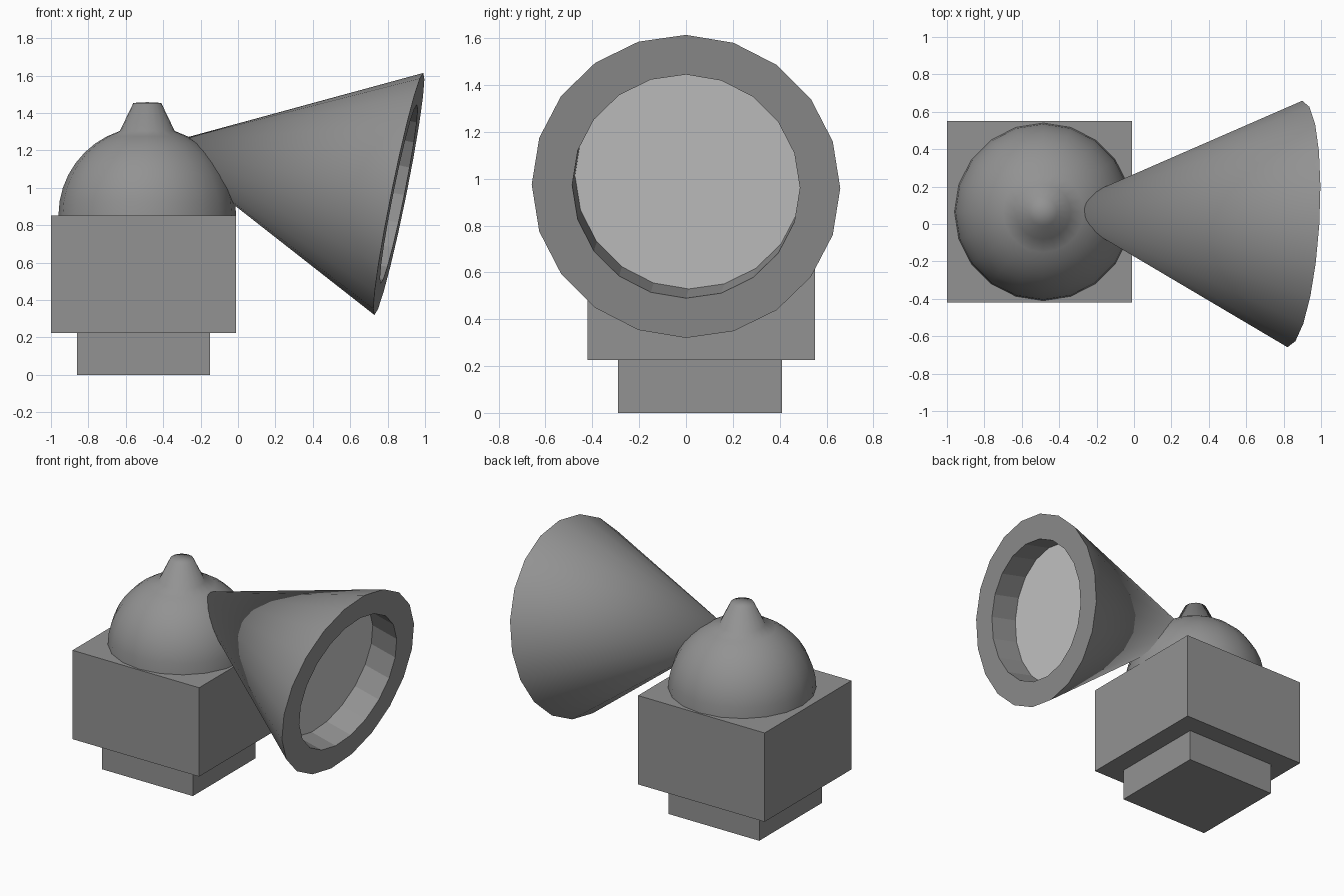
import bpy, bmesh
from math import sin, cos, pi, radians
from mathutils import Vector

if "Cube" in bpy.data.objects:
    bpy.data.objects.remove(bpy.data.objects["Cube"])

SIDES = 20


def material(name, v):
    m = bpy.data.materials.new(name)
    m.diffuse_color = (v, v, v, 1)
    m.use_nodes = True
    m.node_tree.nodes["Principled BSDF"].inputs["Base Color"].default_value = m.diffuse_color
    return m


body_mat = material("body_grey", 0.29)
lens_mat = material("light_grey", 0.8)


def add_object(name, bm):
    bmesh.ops.recalc_face_normals(bm, faces=bm.faces)
    me = bpy.data.meshes.new(name)
    bm.to_mesh(me)
    bm.free()
    ob = bpy.data.objects.new(name, me)
    bpy.context.collection.objects.link(ob)
    me.materials.append(body_mat)
    return ob


def box(name, lo, hi):
    bm = bmesh.new()
    bmesh.ops.create_cube(bm, size=1)
    for v in bm.verts:
        v.co = Vector((l + (c + 0.5) * (h - l) for l, h, c in zip(lo, hi, v.co)))
    return add_object(name, bm)


def lathe(bm, profile, origin, axis, u, w):
    """Spin (radius, distance along axis) pairs; returns one face list per band."""
    rings = []
    for r, d in profile:
        c = origin + axis * d
        if r == 0:
            rings.append([bm.verts.new(c)] * SIDES)
        else:
            rings.append([bm.verts.new(c + r * (u * cos(2 * pi * i / SIDES) + w * sin(2 * pi * i / SIDES)))
                          for i in range(SIDES)])
    bands = []
    for a, b in zip(rings, rings[1:]):
        band = []
        for i in range(SIDES):
            j = (i + 1) % SIDES
            quad = list(dict.fromkeys((a[i], a[j], b[j], b[i])))
            band.append(bm.faces.new(quad))
        bands.append(band)
    return rings, bands


# Stepped base
box("base_foot", (-0.86, -0.29, 0), (-0.15, 0.41, 0.225))
box("base_block", (-1.0, -0.42, 0.225), (-0.01, 0.55, 0.853))

# Dome: half sphere whose top ring and pole are pulled up into a nub
R = 0.475
profile = [(R * cos(radians(9 * k)), R * sin(radians(9 * k))) for k in range(9)]
profile += [(R * cos(radians(81)), 0.602), (0, 0.606)]
bm = bmesh.new()
rings, bands = lathe(bm, profile, Vector((-0.485, 0.065, 0.852)),
                     Vector((0, 0, 1)), Vector((1, 0, 0)), Vector((0, 1, 0)))
for f in bm.faces:
    f.smooth = True
bm.faces.new(rings[0])
add_object("dome", bm)

# Horn: tilted cone with a flat rim and a recessed opening
apex, mouth = Vector((-0.428, 0.08, 1.2275)), Vector((0.86, 0, 0.967))
axis = (mouth - apex).normalized()
u = Vector((-axis.z, 0, axis.x)).normalized()
w = axis.cross(u)
length = (mouth - apex).length
bm = bmesh.new()
rings, bands = lathe(bm, [(0, 0), (0.66, length), (0.487, length), (0.487, length - 0.2)],
                     apex, axis, u, w)
for f in bands[0]:
    f.smooth = True
floor = bm.faces.new(rings[-1])
floor.material_index = 1
for e in bm.edges:
    if any(not f.smooth for f in e.link_faces):
        e.smooth = False
horn = add_object("horn", bm)
horn.data.materials.append(lens_mat)
